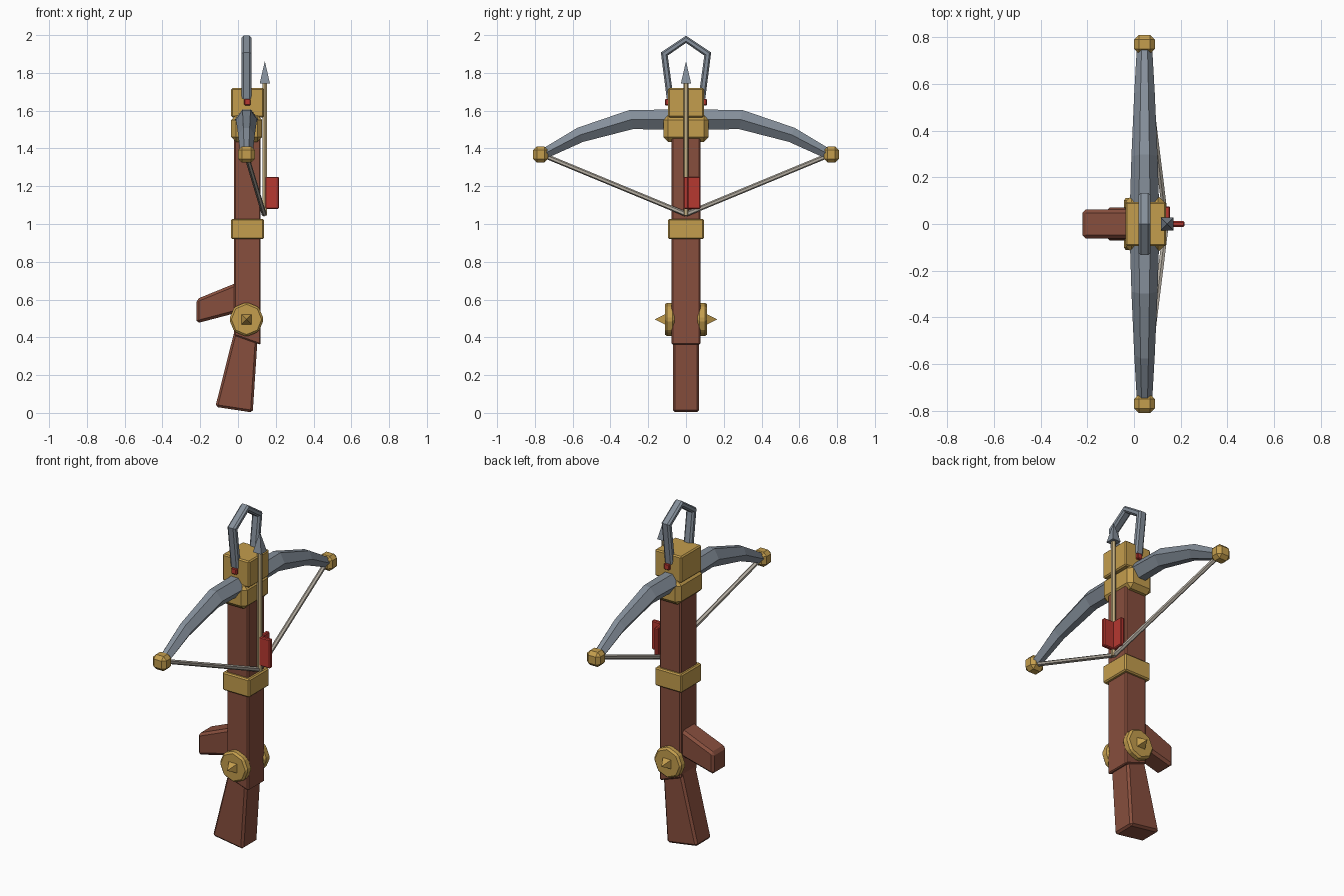
import bpy, bmesh, math
from mathutils import Vector, Matrix

if "Cube" in bpy.data.objects:
    bpy.data.objects.remove(bpy.data.objects["Cube"])


def material(name, rgb):
    m = bpy.data.materials.new(name)
    m.diffuse_color = (*rgb, 1)
    m.use_nodes = True
    m.node_tree.nodes["Principled BSDF"].inputs["Base Color"].default_value = m.diffuse_color
    return m


WOOD = material("brown wood", (0.245, 0.077, 0.047))
GOLD = material("gold", (0.55, 0.34, 0.075))
STEEL = material("blue steel", (0.235, 0.275, 0.325))
RED = material("red", (0.47, 0.04, 0.03))
CORD = material("grey cord", (0.46, 0.42, 0.36))
TAN = material("tan shaft", (0.56, 0.43, 0.22))
MX = 0.045  # middle plane of bow and trim


def finish(name, bm, mat, bevel=0):
    bmesh.ops.recalc_face_normals(bm, faces=bm.faces)
    if bevel:
        bmesh.ops.bevel(bm, geom=bm.edges[:], offset=bevel, segments=1,
                        affect='EDGES', profile=0.5)
    me = bpy.data.meshes.new(name)
    bm.to_mesh(me)
    bm.free()
    me.materials.append(mat)
    ob = bpy.data.objects.new(name, me)
    bpy.context.collection.objects.link(ob)
    return ob


def box(name, lo, hi, mat, bevel=0):
    bm = bmesh.new()
    lo, hi = Vector(lo), Vector(hi)
    bmesh.ops.create_cube(bm, size=1, matrix=Matrix.Translation((lo + hi) / 2)
                          @ Matrix.Diagonal((*(hi - lo), 1)))
    return finish(name, bm, mat, bevel)


def plate(name, profile, half, mat, bevel=0):
    """Side profile (x, z) extruded to +-half in y."""
    bm = bmesh.new()
    f = bm.faces.new([bm.verts.new((x, -half, z)) for x, z in profile])
    r = bmesh.ops.extrude_face_region(bm, geom=[f])
    bmesh.ops.translate(bm, vec=(0, 2 * half, 0),
                        verts=[v for v in r['geom'] if isinstance(v, bmesh.types.BMVert)])
    return finish(name, bm, mat, bevel)


def rod(name, a, b, r1, r2, mat, sides=6, turn=0, bevel=0):
    a, b = Vector(a), Vector(b)
    bm = bmesh.new()
    rot = (b - a).to_track_quat('Z', 'Y').to_matrix().to_4x4()
    bmesh.ops.create_cone(bm, cap_ends=True, segments=sides, radius1=r1, radius2=r2,
                          depth=(b - a).length, matrix=Matrix.Translation((a + b) / 2)
                          @ rot @ Matrix.Rotation(turn, 4, 'Z'))
    return finish(name, bm, mat, bevel)


def sweep(name, path, section, mat):
    """path: (y, z, width in x, half height); section: unit (x, normal) points."""
    bm = bmesh.new()
    pts = [Vector(p[:2]) for p in path]
    rings = []
    for i, p in enumerate(pts):
        t0 = (p - pts[max(i - 1, 0)]) if i else pts[1] - p
        t1 = (pts[i + 1] - p) if i < len(pts) - 1 else t0
        t0, t1 = t0.normalized(), t1.normalized()
        t = (t0 + t1).normalized()
        n = Vector((-t.y, t.x)) / max(t.dot(t0), 0.4)
        w, h = path[i][2:]
        rings.append([bm.verts.new((MX + sx * w, p.x + n.x * sn * h, p.y + n.y * sn * h))
                      for sx, sn in section])
    k = len(section)
    for a, b in zip(rings, rings[1:]):
        for j in range(k):
            bm.faces.new((a[j], a[(j + 1) % k], b[(j + 1) % k], b[j]))
    bm.faces.new(rings[0])
    bm.faces.new(rings[-1])
    return finish(name, bm, mat)


def mirrored(half):
    """Half path given from the centre to the +y end."""
    return [(-p[0], *p[1:]) for p in reversed(half) if p[0] > 0] + half


# Wooden stock, butt and grip
plate("stock", [(-0.02, 1.5), (-0.02, 0.41), (0.12, 0.36), (0.12, 1.5)], 0.077, WOOD, 0.007)
plate("butt", [(-0.012, 0.46), (-0.12, 0.032), (0.078, 0.002), (0.108, 0.46)], 0.07, WOOD, 0.012)
plate("grip", [(0.02, 0.70), (-0.22, 0.602), (-0.22, 0.474), (0.02, 0.537)], 0.062, WOOD, 0.014)

# Gold bands and head blocks
box("middle_band", (-0.036, -0.094, 0.92), (0.138, 0.094, 1.027), GOLD, 0.007)
box("bow_socket", (-0.036, -0.12, 1.435), (0.128, 0.12, 1.575), GOLD, 0.025)
box("head_block", (-0.036, -0.095, 1.565), (0.138, 0.095, 1.72), GOLD, 0.007)

# Bow limbs, six-sided section, tapering to the tips
sweep("bow_limbs", mirrored([(0, 1.553, 0.065, 0.053), (0.29, 1.553, 0.056, 0.051),
                             (0.56, 1.472, 0.044, 0.040), (0.77, 1.362, 0.032, 0.026)]),
      [(0.38, 1), (1, 0), (0.38, -1), (-0.38, -1), (-1, 0), (-0.38, 1)], STEEL)

# Front stirrup loop
sweep("stirrup", mirrored([(0, 1.978, 0.026, 0.016), (0.115, 1.90, 0.026, 0.017),
                           (0.084, 1.665, 0.026, 0.018)]),
      [(0.6, 1), (1, 0.5), (1, -0.5), (0.6, -1), (-0.6, -1), (-1, -0.5), (-1, 0.5), (-0.6, 1)],
      STEEL)

# Parts repeated on both sides
for side, s in (("left", -1), ("right", 1)):
    box(side + "_tip_cap", (MX - 0.044, s * 0.77 - 0.04, 1.325),
        (MX + 0.044, s * 0.77 + 0.04, 1.411), GOLD, 0.02)
    rod(side + "_string", (MX, s * 0.75, 1.362), (0.138, 0, 1.052), 0.013, 0.013, CORD)
    rod(side + "_disc", (MX, s * 0.06, 0.495), (MX, s * 0.112, 0.495), 0.092, 0.092,
        GOLD, 8, 0, 0.011)
    rod(side + "_spike", (MX, s * 0.11, 0.495), (MX, s * 0.165, 0.495), 0.039, 0,
        GOLD, 4, math.pi / 4)
    box(side + "_rivet", (0.033, s * 0.1 - 0.011, 1.628), (0.067, s * 0.1 + 0.011, 1.662),
        RED, 0.004)

# Bolt: shaft, head and two visible vanes
BX = 0.142
rod("bolt_shaft", (BX, 0, 1.045), (BX, 0, 1.76), 0.014, 0.014, TAN)
rod("bolt_head", (BX, 0, 1.745), (BX, 0, 1.862), 0.038, 0, STEEL, 4, math.pi / 4)
box("outer_vane", (BX, -0.012, 1.08), (0.216, 0.012, 1.25), RED, 0.005)
box("side_vane", (BX - 0.012, 0.0, 1.08), (BX + 0.012, 0.076, 1.25), RED, 0.005)
